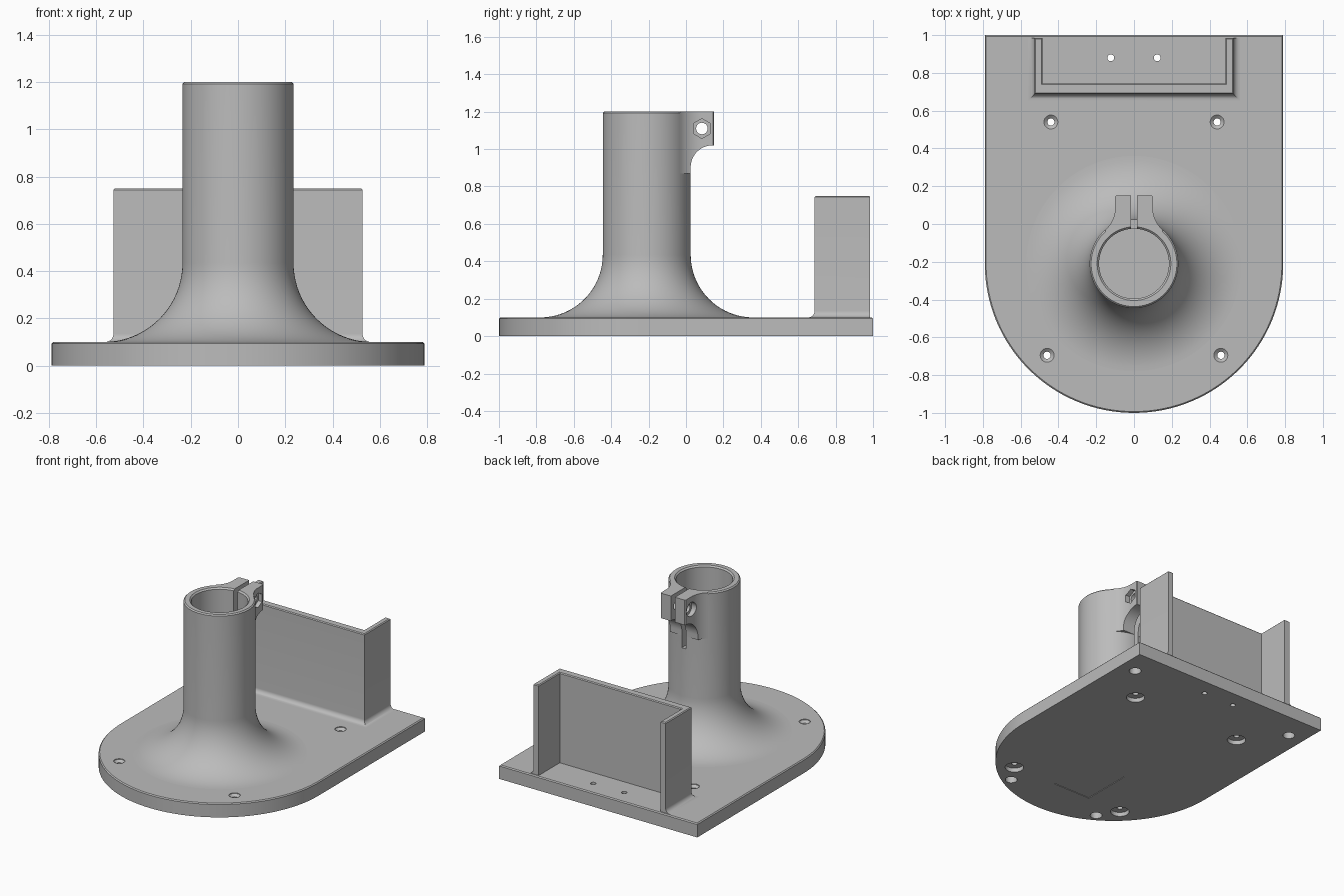
import bpy, bmesh, math
from mathutils import Vector

if "Cube" in bpy.data.objects:
    bpy.data.objects.remove(bpy.data.objects["Cube"])

MAT = bpy.data.materials.new("plain_grey")
MAT.diffuse_color = (0.5, 0.5, 0.5, 1)
MAT.use_nodes = True
MAT.node_tree.nodes["Principled BSDF"].inputs["Base Color"].default_value = MAT.diffuse_color
CY = -0.21            # post axis, also the centre of the rounded base end
R_POST, R_BORE, TOP = 0.235, 0.185, 1.2


def make(name, rings, closed=True):
    """Loft a list of equal-length point loops and cap both ends."""
    bm = bmesh.new()
    loops = [[bm.verts.new(p) for p in ring] for ring in rings]
    n = len(loops[0])
    for a, b in zip(loops, loops[1:]):
        for i in range(n):
            bm.faces.new((a[i], a[(i + 1) % n], b[(i + 1) % n], b[i]))
    bm.faces.new(loops[0][::-1])
    bm.faces.new(loops[-1])
    bmesh.ops.recalc_face_normals(bm, faces=bm.faces)
    me = bpy.data.meshes.new(name)
    bm.to_mesh(me)
    bm.free()
    me.materials.append(MAT)
    ob = bpy.data.objects.new(name, me)
    bpy.context.collection.objects.link(ob)
    return ob


def arc(cx, cy, r, a0, a1, n):
    return [(cx + r * math.cos(math.radians(a0 + (a1 - a0) * i / n)),
             cy + r * math.sin(math.radians(a0 + (a1 - a0) * i / n))) for i in range(n + 1)]


def lathe(name, profile, x=0, y=0, n=32):
    """Turn (radius, z) points about a vertical axis."""
    return make(name, [[(x + r * math.cos(math.tau * i / n), y + r * math.sin(math.tau * i / n), z)
                        for i in range(n)] for r, z in profile])


def prism(name, pts, lo, hi, axis="z"):
    if axis == "z":
        return make(name, [[(a, b, h) for a, b in pts] for h in (lo, hi)])
    return make(name, [[(h, a, b) for a, b in pts] for h in (lo, hi)])


def rect(x0, x1, y0, y1):
    return [(x0, y0), (x1, y0), (x1, y1), (x0, y1)]


def boolean(ob, tool, op="DIFFERENCE"):
    m = ob.modifiers.new("cut", "BOOLEAN")
    m.operation, m.object, m.solver = op, tool, "EXACT"
    dg = bpy.context.evaluated_depsgraph_get()
    me = bpy.data.meshes.new_from_object(ob.evaluated_get(dg))
    ob.modifiers.clear()
    ob.data = me
    bpy.data.objects.remove(tool)


def finish(ob):
    bpy.ops.object.select_all(action="DESELECT")
    ob.select_set(True)
    bpy.context.view_layer.objects.active = ob
    bpy.ops.object.shade_smooth_by_angle(angle=math.radians(30))


# Base plate: straight back, round front, chamfered top edge
def base_outline(o, z):
    w = 0.79 - o
    pts = [(w, 1 - o), (-w, 1 - o)] + arc(0, CY, w, 180, 360, 64)
    return [(x, y, z) for x, y in pts]


base = make("base_plate", [base_outline(0, 0), base_outline(0, 0.093), base_outline(0.007, 0.1)])

# Screw holes: countersunk above, counterbored below
for x, y in ((0.44, 0.54), (0.46, -0.695)):
    for s in (1, -1):
        boolean(base, lathe("cutter", [(0.062, -0.05), (0.062, 0.03), (0.019, 0.03),
                                       (0.019, 0.08), (0.037, 0.095), (0.037, 0.15)], s * x, y, 24))
# Blind foot pockets underneath
for x, y in ((0.67, 0.81), (0.37, -0.835)):
    for s in (1, -1):
        boolean(base, lathe("cutter", [(0.04, -0.05), (0.04, 0.05)], s * x, y, 24))
# Small through holes inside the bracket
for s in (1, -1):
    boolean(base, lathe("cutter", [(0.018, -0.05), (0.018, 0.15)], s * 0.123, 0.88, 20))
# Shallow rectangle underneath
boolean(base, prism("cutter", rect(-0.185, 0.115, -0.69, -0.32), -0.05, 0.004))
finish(base)

# Post with flared foot
F = 0.335
flare = arc(R_POST + F, 0.1 + F, F, 270, 180, 20)
post = lathe("post", [(R_POST + F, 0.06)] + flare + [(R_POST, TOP - 0.008), (R_POST - 0.008, TOP)],
             0, CY, 96)

# Clamp ears: blended into the post, undercut by a round sweep
rf, ex, ey = 0.15, 0.1, 0.15
yc = CY + math.sqrt((R_POST + rf) ** 2 - (ex + rf) ** 2)
a_end = math.degrees(math.atan2(CY - yc, -(ex + rf))) % 360
side = [(ex - 0.006, ey), (ex, ey - 0.006)] + arc(ex + rf, yc, rf, 180, a_end, 12) + [(0.1, CY + 0.05)]
ears = prism("clamp_ears", side + [(-x, y) for x, y in side[::-1]], 0.87, TOP)
under = [(0.3, 1.02), (0.142, 1.02)] + arc(0.142, 0.903, 0.117, 90, 180, 16)[1:] + [(0.025, 0.8), (0.3, 0.8)]
boolean(ears, prism("cutter", under, -0.4, 0.4, "x"))
boolean(post, ears, "UNION")

# Bore, slot, and clamp bolt hole with a nut pocket
boolean(post, lathe("cutter", [(R_BORE, 0.1), (R_BORE, TOP - 0.01), (R_BORE + 0.02, TOP + 0.01)], 0, CY, 96))
boolean(post, prism("cutter", rect(-0.016, 0.016, CY, 0.3), 0.78, 1.3))
boolean(post, prism("cutter", arc(0.085, 1.11, 0.031, 0, 345, 23), -0.3, 0.3, "x"))
boolean(post, prism("cutter", arc(0.085, 1.11, 0.053, 30, 330, 5), 0.07, 0.3, "x"))
boolean(post, prism("cutter", arc(0.085, 1.11, 0.05, 0, 345, 23), -0.3, -0.07, "x"))
finish(post)


# Bracket: three walls open to the back, filleted to the plate outside
def bracket_ring(o, z, c=0.0):
    w, f, b = 0.527 + o - c, 0.688 - o + c, 0.985 - c
    wi, fi = 0.485 + c, 0.745 - c
    return [(x, y, z) for x, y in ((-w, b), (-w, f), (w, f), (w, b),
                                   (wi, b), (wi, fi), (-wi, fi), (-wi, b))]


fillet = [bracket_ring(0.035 - x, z) for x, z in
          [(px, 0.135 + pz) for px, pz in arc(0, 0, 0.035, 270, 360, 8)]]
bracket = make("bracket", [bracket_ring(0.035, 0.09)] + fillet
               + [bracket_ring(0, 0.744), bracket_ring(0, 0.75, 0.006)])
finish(bracket)
